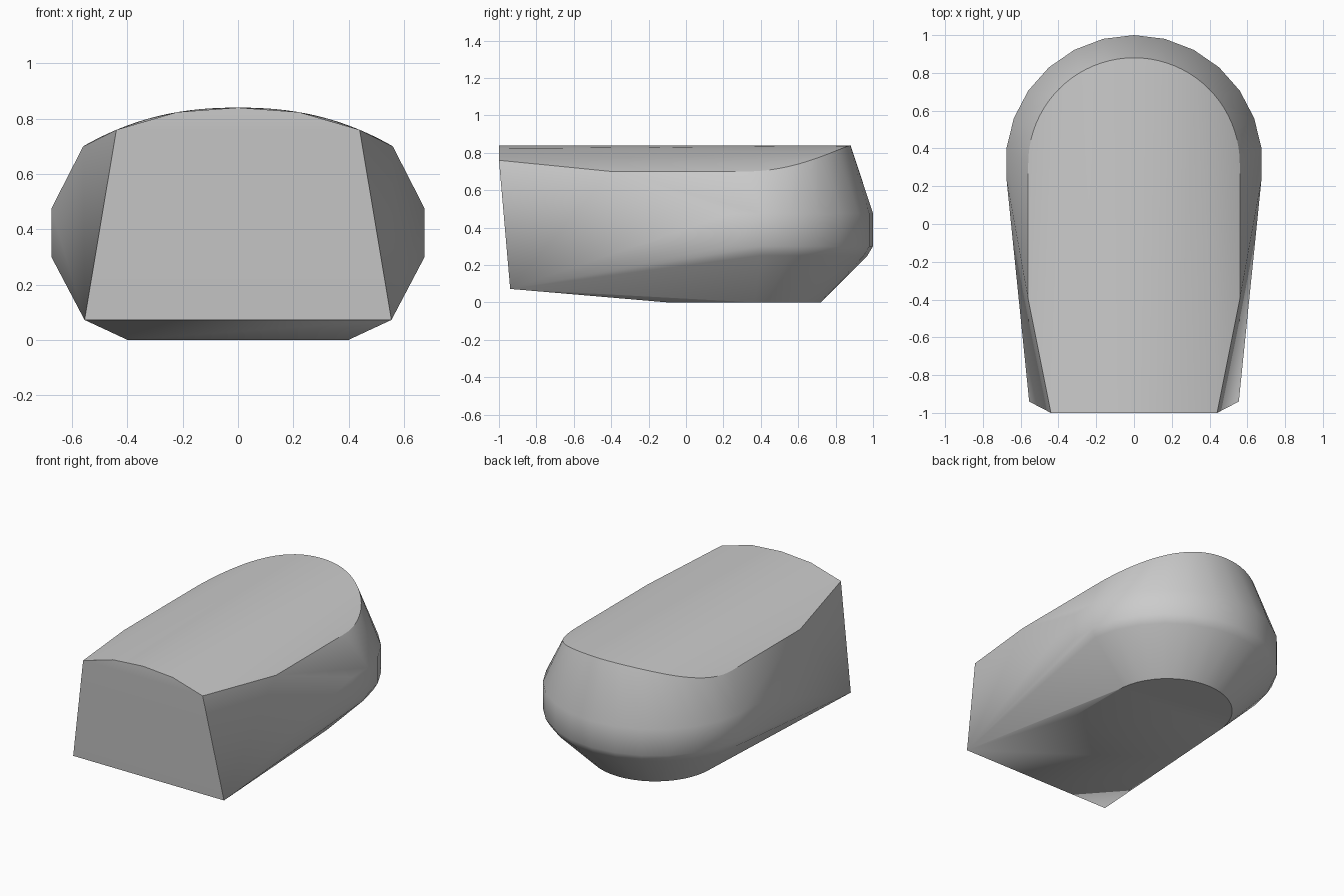
import bpy, bmesh
from math import sin, cos, pi, radians

cube = bpy.data.objects.get("Cube")
if cube:
    bpy.data.objects.remove(cube, do_unlink=True)

CENTRE_Y = 0.32  # centre of the rounded back end


def crown(x):
    """Height of the gently domed top."""
    return 0.84 - 0.14 * (abs(x) / 0.56) ** 2.3


def arc(radius, steps, height):
    """Half ring around the back end; height is a function of x."""
    pts = []
    for i in range(steps + 1):
        a = pi * i / steps
        x = radius * cos(a)
        pts.append((x, CENTRE_Y + radius * sin(a), height(x)))
    return pts


def belt(radius, z):
    """Faceted side ring that runs half a facet past the half circle."""
    step = pi / 13
    return [(radius * sin(step * i), CENTRE_Y + radius * cos(step * i), z)
            for i in range(-7, 8)]


# Outline points of the shell: top rim, side belts, underside
points = arc(0.56, 40, crown)
points += belt(0.68, 0.475) + belt(0.68, 0.30) + belt(0.65, 0.25)
points += arc(0.40, 24, lambda x: 0.0)
points.append((0, -1, crown(0)))

# Front edge, shoulder and lower corners on both sides
for s in (-1, 1):
    points += [(s * 0.22, -1, crown(0.22)), (s * 0.44, -1, crown(0.44)),
               (s * 0.56, -0.4, crown(0.56)), (s * 0.555, -0.94, 0.072),
               (s * 0.40, -0.1, 0)]

# Skin the outline with a tight convex shell
bm = bmesh.new()
for p in points:
    bm.verts.new(p)
bmesh.ops.remove_doubles(bm, verts=bm.verts[:], dist=0.0005)
bmesh.ops.convex_hull(bm, input=bm.verts[:])
loose = [v for v in bm.verts if not v.link_faces]
bmesh.ops.delete(bm, geom=loose, context='VERTS')
bmesh.ops.dissolve_limit(bm, angle_limit=radians(0.3),
                         verts=bm.verts[:], edges=bm.edges[:])
bmesh.ops.recalc_face_normals(bm, faces=bm.faces[:])

mesh = bpy.data.meshes.new("rounded_shell")
bm.to_mesh(mesh)
bm.free()
shell = bpy.data.objects.new("rounded_shell", mesh)
bpy.context.collection.objects.link(shell)

# Plain grey finish
grey = bpy.data.materials.new("light_grey")
grey.use_nodes = True
colour = (0.6, 0.6, 0.6, 1)
grey.diffuse_color = colour
for node in grey.node_tree.nodes:
    if node.type == 'BSDF_PRINCIPLED':
        node.inputs["Base Color"].default_value = colour
mesh.materials.append(grey)

# Smooth walls with crisp rim, corners and base
bpy.ops.object.select_all(action='DESELECT')
shell.select_set(True)
bpy.context.view_layer.objects.active = shell
bpy.ops.object.shade_smooth_by_angle(angle=radians(32))
